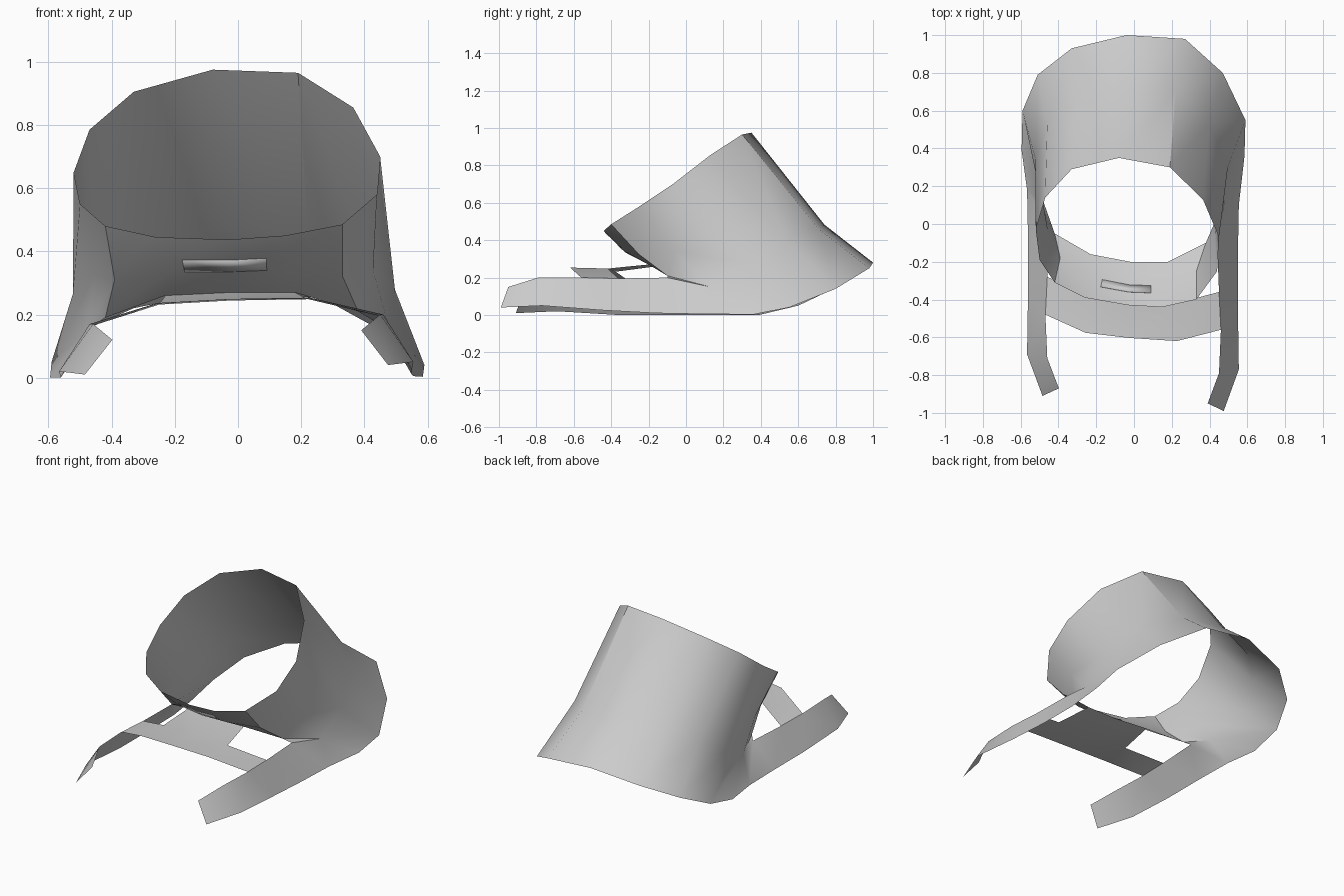
import bpy
import bmesh
import math
from mathutils import Vector

default = bpy.data.objects.get("Cube")
if default:
    bpy.data.objects.remove(default, do_unlink=True)

grey = bpy.data.materials.new("plain grey")
grey.use_nodes = True
tint = (0.6, 0.6, 0.6, 1.0)
grey.diffuse_color = tint
grey.node_tree.nodes["Principled BSDF"].inputs["Base Color"].default_value = tint


def add_strip(bm, first, second, closed=False):
    """Skin a row of quads between two paths with equal point counts."""
    count = len(first)
    for i in range(count if closed else count - 1):
        j = (i + 1) % count
        add_face(bm, first[i], first[j], second[j], second[i])


def add_face(bm, *points):
    bm.faces.new([bm.verts.new(p) for p in points])


def finish(bm, name):
    """Weld the skinned pieces and turn them into one shaded object."""
    bmesh.ops.remove_doubles(bm, verts=bm.verts, dist=0.0005)
    bmesh.ops.recalc_face_normals(bm, faces=bm.faces)
    mesh = bpy.data.meshes.new(name)
    bm.to_mesh(mesh)
    bm.free()
    mesh.materials.append(grey)
    part = bpy.data.objects.new(name, mesh)
    bpy.context.collection.objects.link(part)
    bpy.ops.object.select_all(action="DESELECT")
    part.select_set(True)
    bpy.context.view_layer.objects.active = part
    bpy.ops.object.shade_smooth_by_angle(angle=math.radians(35))
    return part


def path(*points):
    return [Vector(p) for p in points]


# Upper rim: back, left side, front, right side
upper_rim = path(
    (-.08, .35, .975), (.19, .3, .965), (.365, .13, .855), (.45, -.07, .7),
    (.44, -.25, .58), (.33, -.4, .485), (.15, -.44, .45), (-.03, -.43, .437),
    (-.26, -.39, .445), (-.42, -.31, .48), (-.5, -.19, .55),
    (-.52, -.03, .65), (-.47, .14, .785), (-.33, .29, .905))

# Lower rim in the same order
lower_rim = path(
    (-.04, 1, .28), (.27, .98, .25), (.47, .8, .14), (.59, .55, .04),
    (.48, .13, .15), (.38, -.1, .21), (.18, -.2, .27), (-.02, -.2, .27),
    (-.23, -.16, .26), (-.42, -.05, .19), (-.48, .12, .15),
    (-.59, .6, .05), (-.51, .79, .14), (-.33, .93, .22))

# Waist between the rims, pinched in and sagging most at the back
waist = []
for top, low in zip(upper_rim, lower_rim):
    at_back = low.y > .5
    point = top.lerp(low, .6 if at_back else .5)
    point.x *= .93
    point.z -= .075 if low.y > .9 else .025
    waist.append(point)

body = bmesh.new()
add_strip(body, upper_rim, waist, closed=True)
add_strip(body, waist, lower_rim, closed=True)

# Side arms: upper and lower edge, the right one slightly shorter and lower
arm_top = path((.44, -.1, .2), (.45, -.36, .195), (.46, -.56, .2),
               (.45, -.79, .2), (.39, -.95, .15))
arm_bottom = path((.555, .1, .005), (.55, -.16, .01), (.55, -.44, .025),
                  (.555, -.77, .05), (.475, -.99, .04))


def right_side(points):
    return [Vector((-p.x * 1.02, p.y + .08, max(p.z - .03, 0))) for p in points]


tops = {}
for side, back, root, front in (("left", 3, 4, 5), ("right", 11, 10, 9)):
    top, bottom = arm_top, arm_bottom
    heel = Vector((.585, .36, .003))
    if side == "right":
        top, bottom = right_side(top), right_side(bottom)
        heel = Vector((-.595, .39, 0))
    add_strip(body, [lower_rim[root]] + top, [heel] + bottom)
    add_face(body, lower_rim[back], lower_rim[root], heel)
    add_face(body, lower_rim[front], lower_rim[root], top[0])
    tops[side] = top


# Cross strap arching between the arms
def arch(start, end):
    points = []
    for t in (0, .25, .52, .77, 1):
        rise = 1 - (2 * t - 1) ** 4
        points.append(start.lerp(end, t) + Vector((0, -.085, .065)) * rise)
    return points


strap_back = arch(tops["left"][1], tops["right"][1])
strap_front = arch(tops["left"][2], tops["right"][2])
add_strip(body, strap_back, strap_front)

# Tongue joining the strap to the lower front edge
add_strip(body, strap_back[1:4], lower_rim[6:9])
finish(body, "collar_shell")


# Narrow slot plate lying on the front wall
def slot_edge(height):
    wall = [waist[i].lerp(upper_rim[i], height) for i in (6, 7, 8)]
    return [wall[1].lerp(wall[0], .65), wall[1], wall[1].lerp(wall[2], .7)]


slot = bmesh.new()
add_strip(slot, slot_edge(.08), slot_edge(.4))
plate = finish(slot, "front_slot_plate")
thick = plate.modifiers.new("thickness", "SOLIDIFY")
thick.thickness = .006
thick.offset = 0
